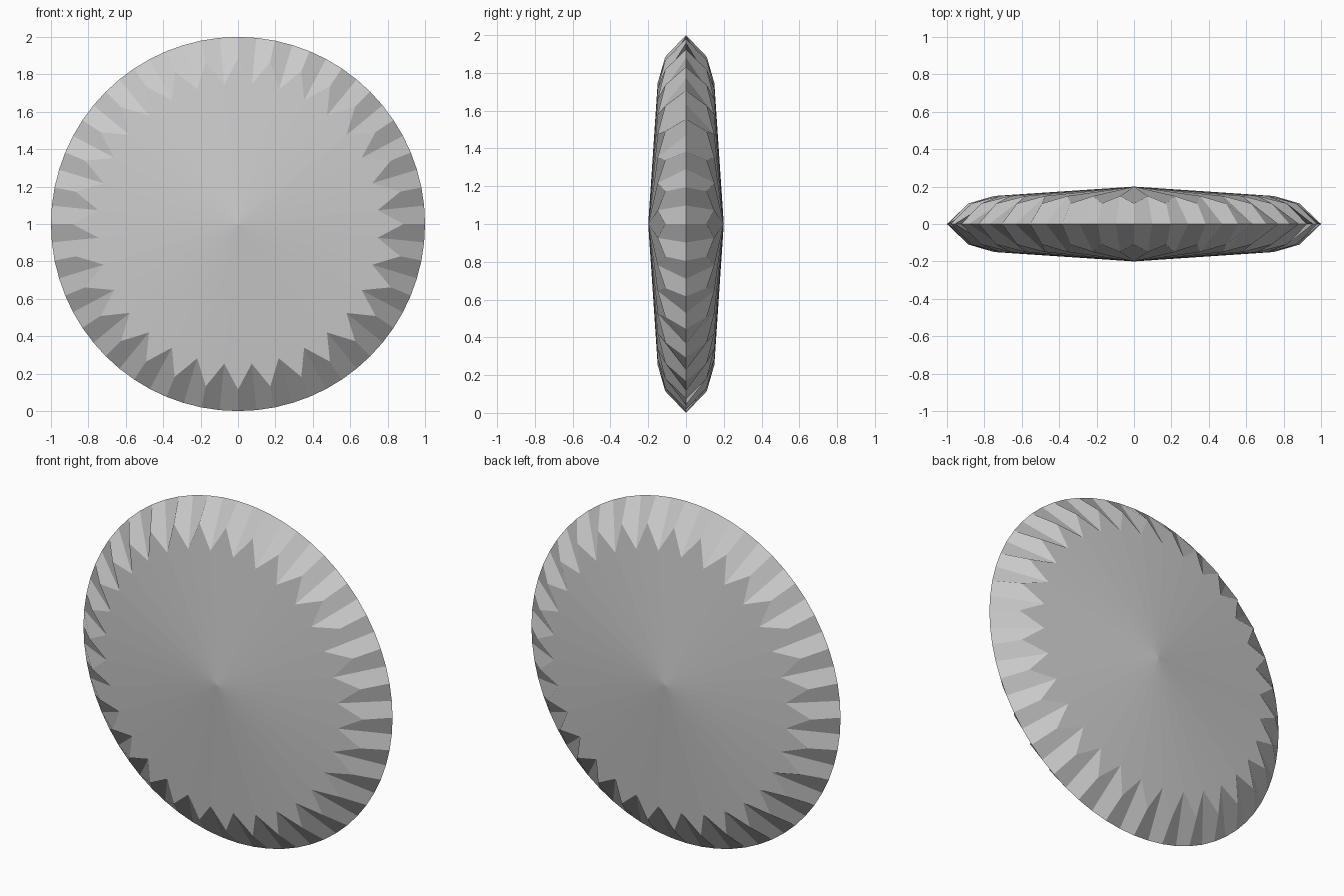
import bpy, bmesh
from math import sin, cos, pi

if "Cube" in bpy.data.objects:
    bpy.data.objects.remove(bpy.data.objects["Cube"])

TEETH = 32
N = TEETH * 2
CENTRE_Z = 1.0

bm = bmesh.new()


def point(radius, depth, i):
    a = 2 * pi * i / N
    return bm.verts.new((radius * cos(a), depth, CENTRE_Z + radius * sin(a)))


# Sharp outer rim shared by both faces
rim = [point(1.0, 0, i) for i in range(N)]

for side in (-1, 1):
    # Zigzag ring: shallow points alternate with deep notches
    ring = [point(0.75, 0.15 * side, i) if i % 2 else point(0.885, 0.11 * side, i)
            for i in range(N)]
    apex = bm.verts.new((0, 0.2 * side, CENTRE_Z))

    # Bevelled facets between rim and ring
    for i in range(N):
        j = (i + 1) % N
        bm.faces.new((rim[i], rim[j], ring[j], ring[i]))

    # Kite-shaped facets meeting in the middle
    for i in range(0, N, 2):
        bm.faces.new((apex, ring[i - 1], ring[i], ring[i + 1]))

bmesh.ops.recalc_face_normals(bm, faces=bm.faces)

mesh = bpy.data.meshes.new("faceted_disc")
bm.to_mesh(mesh)
bm.free()
disc = bpy.data.objects.new("faceted_disc", mesh)
bpy.context.collection.objects.link(disc)
